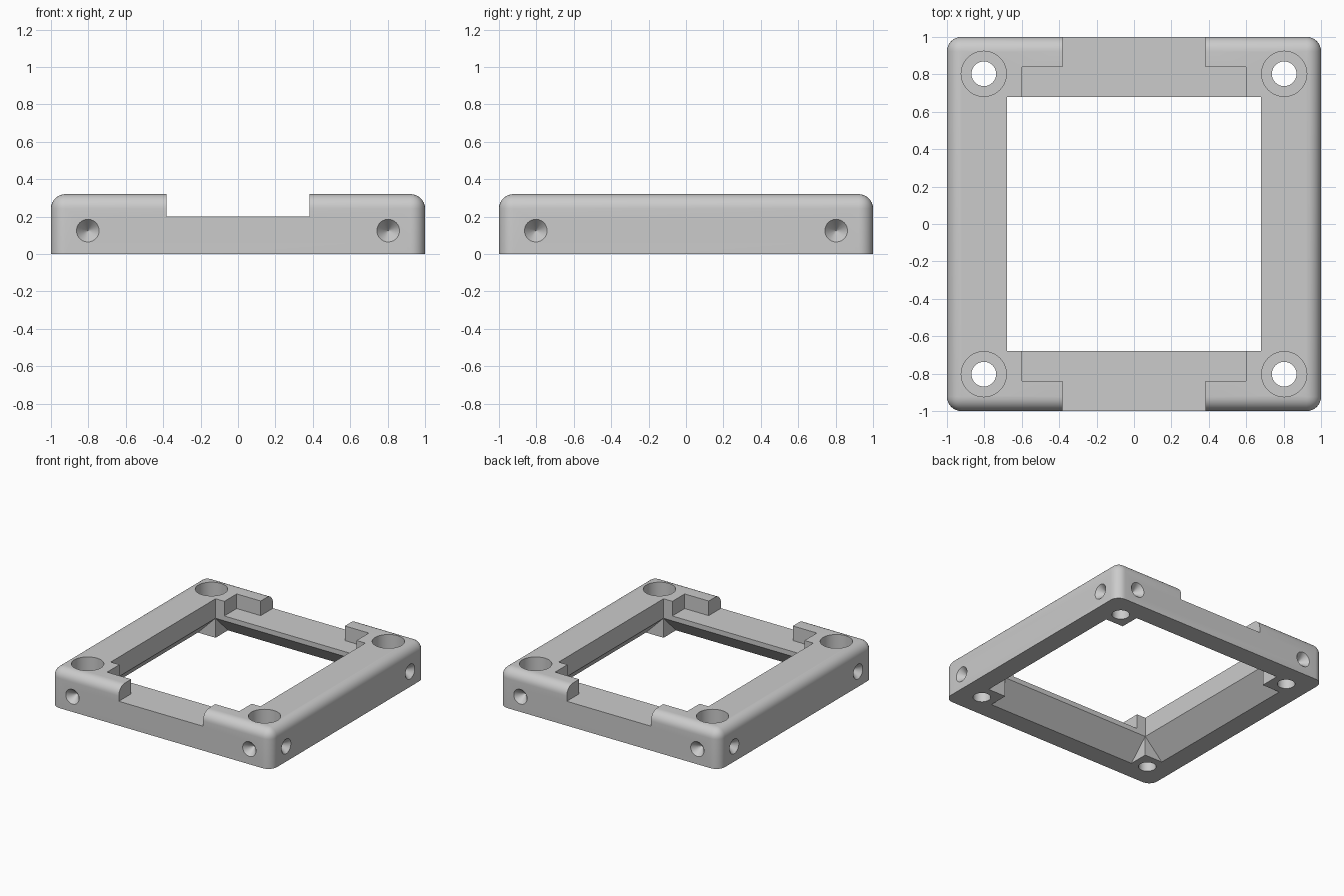
import bpy, bmesh, math
from mathutils import Matrix, Vector

old = bpy.data.objects.get("Cube")
if old:
    bpy.data.objects.remove(old, do_unlink=True)

HEIGHT, INNER, HOLE, FILLET = 0.32, 0.68, 0.803, 0.077

grey = bpy.data.materials.new("light grey")
grey.use_nodes = True
colour = (0.6, 0.6, 0.6, 1)
grey.diffuse_color = colour
grey.node_tree.nodes["Principled BSDF"].inputs["Base Color"].default_value = colour


def make_object(name, bm):
    bmesh.ops.recalc_face_normals(bm, faces=bm.faces)
    mesh = bpy.data.meshes.new(name)
    bm.to_mesh(mesh)
    bm.free()
    mesh.materials.append(grey)
    obj = bpy.data.objects.new(name, mesh)
    bpy.context.scene.collection.objects.link(obj)
    return obj


def box(name, low, high):
    low, high = Vector(low), Vector(high)
    bm = bmesh.new()
    bmesh.ops.create_cube(bm, size=1)
    for v in bm.verts:
        v.co = (low + high) / 2 + v.co * (high - low)
    return make_object(name, bm)


def cone(name, r1, r2, depth, matrix):
    bm = bmesh.new()
    bmesh.ops.create_cone(bm, cap_ends=True, segments=40, radius1=r1,
                          radius2=r2, depth=depth, matrix=matrix)
    return make_object(name, bm)


def prism(name, profile, half_width, turn):
    # Closed prism from a y-z profile along x, turned about z
    bm = bmesh.new()
    left, right = [[bm.verts.new((x, y, z)) for y, z in profile]
                   for x in (-half_width, half_width)]
    bm.faces.new(left)
    bm.faces.new(right[::-1])
    for i in range(len(profile)):
        bm.faces.new((left[i - 1], left[i], right[i], right[i - 1]))
    bmesh.ops.rotate(bm, verts=bm.verts, matrix=Matrix.Rotation(turn, 3, 'Z'))
    return make_object(name, bm)


# Frame block with rounded upright and top edges
bm = bmesh.new()
bmesh.ops.create_cube(bm, size=2)
for v in bm.verts:
    v.co.z = HEIGHT if v.co.z > 0 else 0
rounded = [e for e in bm.edges if max(v.co.z for v in e.verts) > 0.1]
bmesh.ops.bevel(bm, geom=rounded, offset=FILLET, segments=8, profile=0.5,
                affect='EDGES')
frame = make_object("square_frame", bm)

# Central opening
cutters = [box("opening_cutter", (-INNER, -INNER, -1), (INNER, INNER, 1))]

# Sloping undercut inside each side, leaving square corner posts
slope = [(0.6, -0.1), (0.94, -0.1), (0.64, 0.2), (0.6, 0.2)]
for i in range(4):
    cutters.append(prism("undercut_cutter", slope, INNER - 0.0005,
                         i * math.pi / 2))

# Stepped recess across the front and back sides
for s in (-1, 1):
    for half, far in ((0.6, 0.84), (0.382, 1.2)):
        y0, y1 = sorted((s * 0.5, s * far))
        cutters.append(box("recess_cutter", (-half, y0, 0.2), (half, y1, 1)))

# Counterbored screw holes at the corners
for x in (-HOLE, HOLE):
    for y in (-HOLE, HOLE):
        cutters.append(cone("bore_cutter", 0.066, 0.066, 2,
                            Matrix.Translation((x, y, 0))))
        cutters.append(cone("counterbore_cutter", 0.121, 0.121, 1,
                            Matrix.Translation((x, y, 0.66))))

# Conical dimples near both ends of each outer side
for i in range(4):
    for x in (-HOLE, HOLE):
        m = (Matrix.Rotation(i * math.pi / 2, 4, 'Z')
             @ Matrix.Translation((x, -0.98, 0.125))
             @ Matrix.Rotation(-math.pi / 2, 4, 'X'))
        cutters.append(cone("dimple_cutter", 0.086, 0.001, 0.1, m))

# Cut everything out of the frame
bpy.ops.object.select_all(action='DESELECT')
bpy.context.view_layer.objects.active = frame
frame.select_set(True)
for cutter in cutters:
    cutter.hide_render = True
    mod = frame.modifiers.new("cut", 'BOOLEAN')
    mod.operation = 'DIFFERENCE'
    mod.solver = 'EXACT'
    mod.object = cutter
    bpy.ops.object.modifier_apply(modifier=mod.name)
    bpy.data.objects.remove(cutter, do_unlink=True)

bpy.ops.object.shade_smooth_by_angle(angle=math.radians(30))
